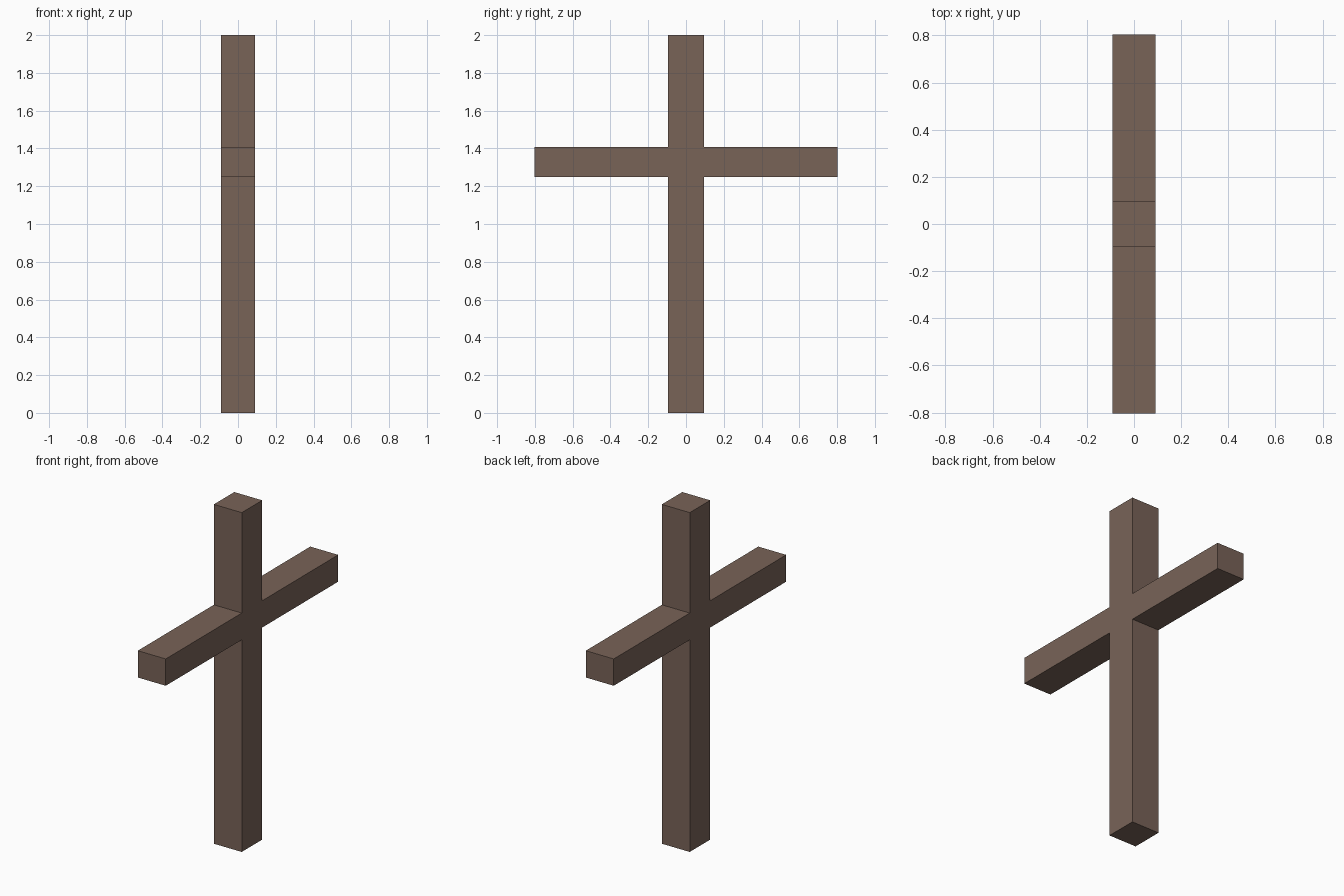
import bpy
import bmesh

if "Cube" in bpy.data.objects:
    bpy.data.objects.remove(bpy.data.objects["Cube"])

HALF_DEPTH = 0.091            # half thickness along x
POST, ARM = 0.095, 0.803      # half widths along y
LOW, HIGH, TOP = 1.25, 1.408, 2.0

# Cross outline: right half, then mirrored to the left
right = [(POST, 0), (POST, LOW), (ARM, LOW), (ARM, HIGH), (POST, HIGH), (POST, TOP)]
outline = right + [(-y, z) for y, z in reversed(right)]

# Extrude the outline along x into one flush solid
bm = bmesh.new()
face = bm.faces.new([bm.verts.new((-HALF_DEPTH, y, z)) for y, z in outline])
result = bmesh.ops.extrude_face_region(bm, geom=[face], use_keep_orig=True)
moved = [v for v in result["geom"] if isinstance(v, bmesh.types.BMVert)]
bmesh.ops.translate(bm, verts=moved, vec=(2 * HALF_DEPTH, 0, 0))
bmesh.ops.recalc_face_normals(bm, faces=bm.faces)

mesh = bpy.data.meshes.new("wooden_cross")
bm.to_mesh(mesh)
bm.free()
cross = bpy.data.objects.new("wooden_cross", mesh)
bpy.context.collection.objects.link(cross)

# Brown wood
wood = bpy.data.materials.new("brown_wood")
wood.diffuse_color = (0.19, 0.125, 0.097, 1)
wood.use_nodes = True
wood.node_tree.nodes["Principled BSDF"].inputs["Base Color"].default_value = wood.diffuse_color
mesh.materials.append(wood)
